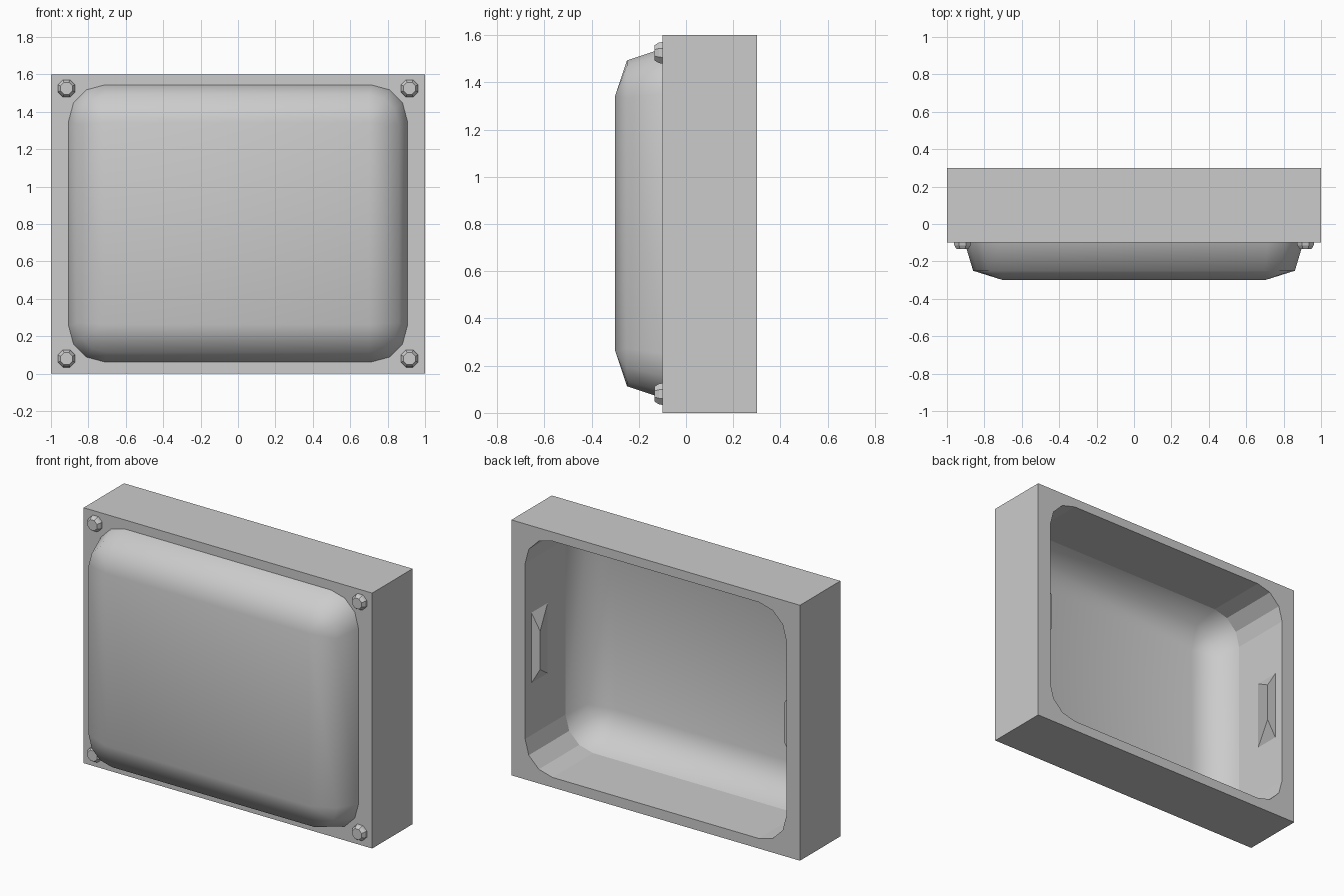
import bpy, bmesh, math

if "Cube" in bpy.data.objects:
    bpy.data.objects.remove(bpy.data.objects["Cube"])

ZC = 0.803                      # height of the tray centre
BACK, FACE = 0.3, -0.1          # y of the frame's back and front


def make(name, verts, faces, smooth=False):
    me = bpy.data.meshes.new(name)
    me.from_pydata(verts, [], faces)
    bm = bmesh.new()
    bm.from_mesh(me)
    bmesh.ops.remove_doubles(bm, verts=bm.verts, dist=0.0005)
    bmesh.ops.recalc_face_normals(bm, faces=bm.faces)
    for f in bm.faces:
        f.smooth = smooth
    bm.to_mesh(me)
    bm.free()
    ob = bpy.data.objects.new(name, me)
    bpy.context.collection.objects.link(ob)
    return ob


def ring(y, hx, hz, r):
    """Rounded rectangle with three segments per corner."""
    pts = []
    for i, (sx, sz) in enumerate([(1, 1), (-1, 1), (-1, -1), (1, -1)]):
        for k in range(4):
            a = math.radians(90 * i + 30 * k)
            pts.append((sx * (hx - r) + r * math.cos(a), y,
                        ZC + sz * (hz - r) + r * math.sin(a)))
    return pts


# Frame: outer box walls plus the rims around the rounded opening
corners = [(1, 1.6), (-1, 1.6), (-1, 0), (1, 0)]
verts, faces = [], []
for y in (FACE, BACK):
    b = len(verts)
    verts += [(x, y, z) for x, z in corners] + ring(y, 0.905, 0.74, 0.19)
    for i in range(4):
        n = (i + 1) % 4
        faces.append([b + i] + [b + 4 + 4 * i + k for k in range(4)])
        faces.append([b + i, b + 7 + 4 * i, b + 4 + 4 * n, b + n])
faces += [[i, (i + 1) % 4, 20 + (i + 1) % 4, 20 + i] for i in range(4)]
faces += [[4 + j, 4 + (j + 1) % 16, 24 + (j + 1) % 16, 24 + j] for j in range(16)]
make("frame", verts, faces)

# Bulging front panel, open towards the back
rings = [ring(FACE, 0.905, 0.74, 0.19), ring(-0.25, 0.86, 0.69, 0.16),
         ring(-0.30, 0.70, 0.54, 0.0)]
verts = [p for r in rings for p in r]
faces = [[16 * s + j, 16 * s + (j + 1) % 16, 16 * s + 16 + (j + 1) % 16, 16 * s + 16 + j]
         for s in range(2) for j in range(16)]
faces.append([32, 36, 40, 44])
panel = make("front_panel", verts, faces, True)
bm = bmesh.new()
bm.from_mesh(panel.data)
bm.normal_update()
if max(bm.faces, key=lambda f: f.calc_area()).normal.y > 0:
    bmesh.ops.reverse_faces(bm, faces=bm.faces)
bm.to_mesh(panel.data)
bm.free()

# Octagonal corner bolts
for sx in (-1, 1):
    for z in (0.08, 1.525):
        v = []
        for y, r in ((FACE, 0.05), (-0.115, 0.047), (-0.133, 0.035)):
            v += [(sx * 0.917 + r * math.cos(math.pi * (k + 0.5) / 4), y,
                   z + r * math.sin(math.pi * (k + 0.5) / 4)) for k in range(8)]
        f = [[8 * s + k, 8 * s + (k + 1) % 8, 8 * s + 8 + (k + 1) % 8, 8 * s + 8 + k]
             for s in range(2) for k in range(8)]
        f += [list(range(8)), list(range(16, 24))]
        make("corner_bolt", v, f)

# Wedge-shaped catches on the inner side walls
for s in (-1, 1):
    v = [(s * 0.905, 0.077, 0.58), (s * 0.905, 0.077, 1.02),
         (s * 0.905, 0.237, 1.02), (s * 0.905, 0.237, 0.58),
         (s * 0.845, 0.237, 0.68), (s * 0.845, 0.237, 0.92)]
    make("side_catch", v, [[0, 1, 2, 3], [3, 2, 5, 4], [0, 4, 5, 1], [1, 5, 2], [0, 3, 4]])
